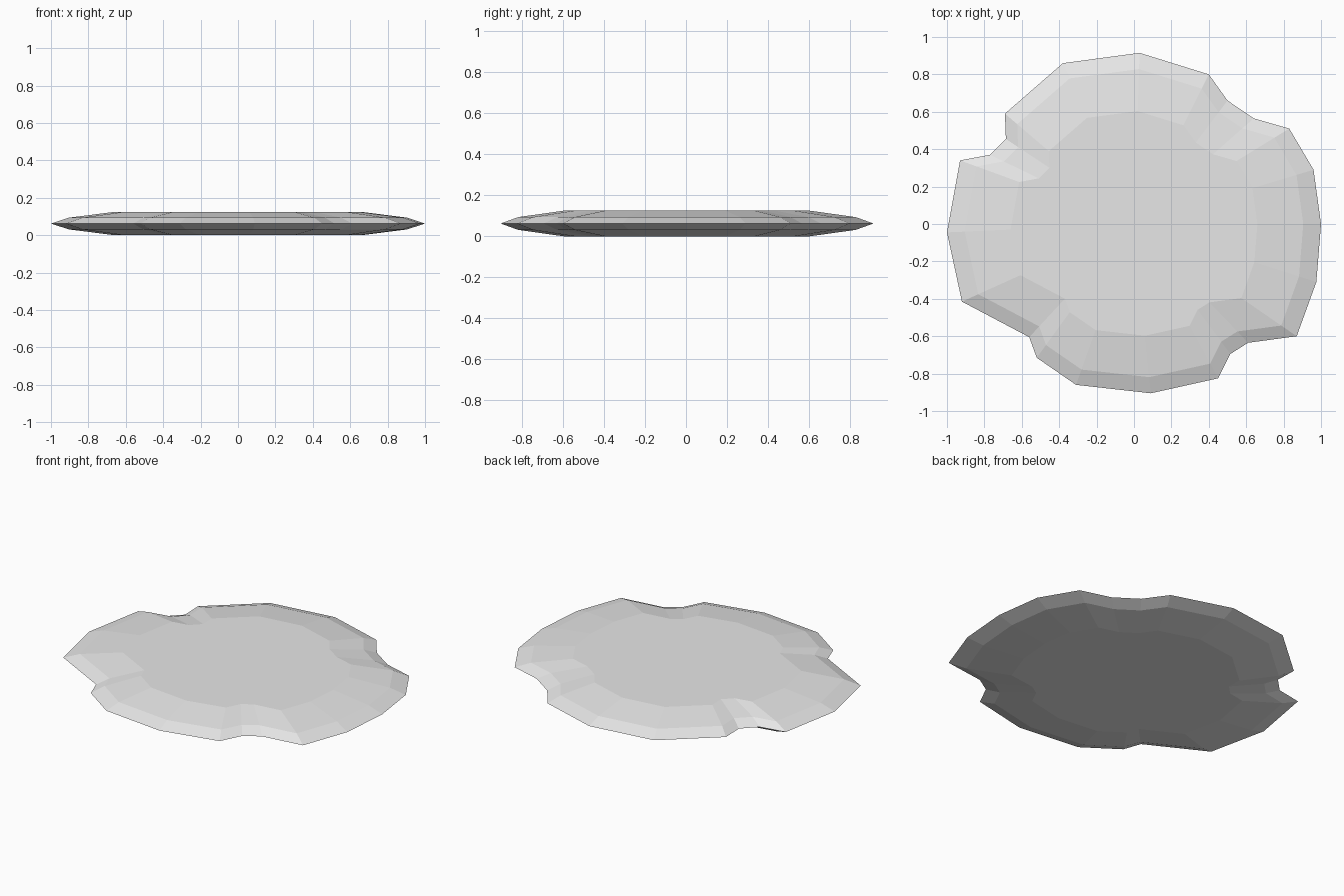
import bpy
import bmesh

cube = bpy.data.objects.get("Cube")
if cube:
    bpy.data.objects.remove(cube, do_unlink=True)


def make_material(name, color):
    """Plain flat material, shown in viewport and render."""
    mat = bpy.data.materials.new(name)
    mat.use_nodes = True
    mat.diffuse_color = color
    mat.node_tree.nodes["Principled BSDF"].inputs["Base Color"].default_value = color
    return mat


def stacked_outline(name, outline, layers, material):
    """Loft scaled copies of one outline through (scale, height) layers and cap both ends."""
    bm = bmesh.new()
    rings = [[bm.verts.new((x * scale, y * scale, height)) for x, y in outline]
             for scale, height in layers]
    count = len(outline)
    for lower, upper in zip(rings, rings[1:]):
        for i in range(count):
            j = (i + 1) % count
            bm.faces.new((lower[i], lower[j], upper[j], upper[i]))
    bm.faces.new(list(reversed(rings[0])))
    bm.faces.new(rings[-1])
    bmesh.ops.recalc_face_normals(bm, faces=bm.faces)
    mesh = bpy.data.meshes.new(name)
    bm.to_mesh(mesh)
    bm.free()
    mesh.materials.append(material)
    obj = bpy.data.objects.new(name, mesh)
    bpy.context.collection.objects.link(obj)
    return obj


# Irregular rim with four notches, counter-clockwise from the back
rim = [
    (.03, .915), (-.38, .86), (-.69, .59), (-.685, .455), (-.77, .37),
    (-.93, .34), (-1, -.045), (-.92, -.415), (-.56, -.605), (-.52, -.715),
    (-.31, -.86), (.09, -.905), (.45, -.825), (.515, -.695), (.61, -.635),
    (.87, -.60), (.975, -.31), (1, 0), (.96, .29), (.83, .51),
    (.64, .565), (.5, .66), (.4, .8),
]

# Bevelled cross-section, the same above and below the sharp edge
thickness = 0.125
half_section = [(.66, 0), (.905, .25)]
section = half_section + [(1, .5)] + [(s, 1 - t) for s, t in reversed(half_section)]
layers = [(s, t * thickness) for s, t in section]

stone_grey = make_material("stone grey", (0.8, 0.8, 0.8, 1))
stacked_outline("flat_stone", rim, layers, stone_grey)
